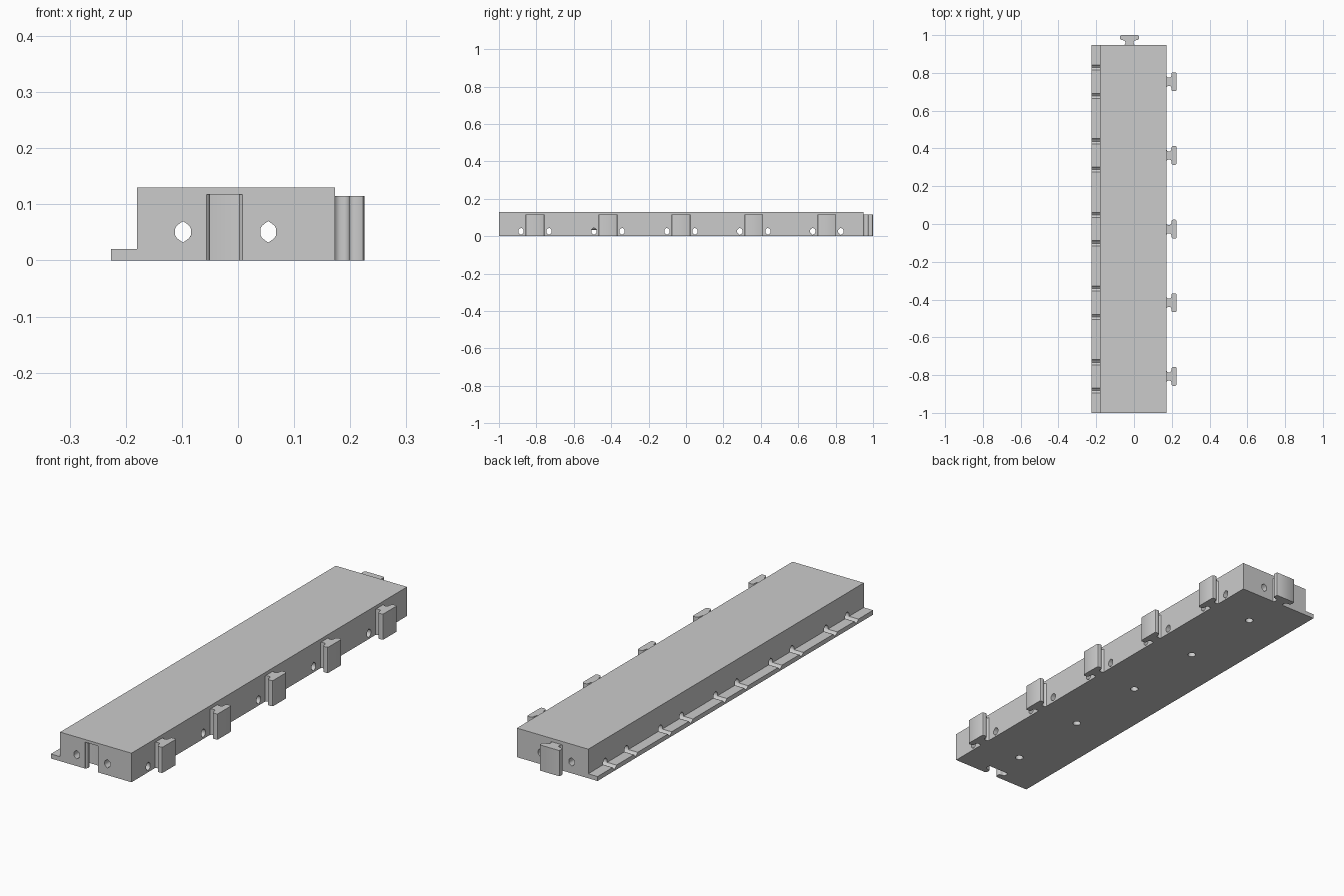
import bpy
import bmesh
from mathutils import Matrix, Vector

if "Cube" in bpy.data.objects:
    bpy.data.objects.remove(bpy.data.objects["Cube"], do_unlink=True)

# Main dimensions
LEFT, RIGHT, LIP = 0.173, -0.18, -0.226
FRONT, BACK, TOP = -1.0, 0.948, 0.13
MID_X, MID_Y, PITCH = -0.024, -0.027, 0.39
STATIONS = [MID_Y + PITCH * i for i in range(-2, 3)]

grey = bpy.data.materials.new("plain grey")
grey.use_nodes = True
grey.diffuse_color = (0.6, 0.6, 0.6, 1)
grey.node_tree.nodes["Principled BSDF"].inputs["Base Color"].default_value = (0.6, 0.6, 0.6, 1)


def prism(name, outline, origin, u, v, sweep):
    """Extrude a 2D outline lying in the u, v plane along the sweep vector."""
    bm = bmesh.new()
    o, u, v = Vector(origin), Vector(u), Vector(v)
    face = bm.faces.new([bm.verts.new(o + u * a + v * b) for a, b in outline])
    extra = bmesh.ops.extrude_face_region(bm, geom=[face])["geom"]
    moved = [g for g in extra if isinstance(g, bmesh.types.BMVert)]
    bmesh.ops.translate(bm, verts=moved, vec=Vector(sweep))
    bmesh.ops.recalc_face_normals(bm, faces=bm.faces)
    mesh = bpy.data.meshes.new(name)
    bm.to_mesh(mesh)
    bm.free()
    mesh.materials.append(grey)
    obj = bpy.data.objects.new(name, mesh)
    bpy.context.collection.objects.link(obj)
    return obj


def mirrored(half):
    return half + [(a, -b) for a, b in reversed(half)]


def smooth(obj):
    bpy.ops.object.select_all(action="DESELECT")
    obj.select_set(True)
    bpy.context.view_layer.objects.active = obj
    bpy.ops.object.shade_smooth_by_angle(angle=0.7)


# T-shaped key outline: distance from the wall, half width
KEY = [(0, .028), (.003, .024), (.008, .022), (.016, .022), (.021, .024),
       (.024, .029), (.025, .036), (.026, .044), (.029, .048), (.034, .05),
       (.045, .05), (.05, .048), (.052, .044)]
key_outline = mirrored(KEY)
slot_outline = mirrored([(-.01, .032)] + [(d + .002, w + .004) for d, w in KEY])

# Pointed cable hole outline
quarter = [(0, .019), (.006, .015), (.011, .011), (.014, .006)]
right_half = quarter + [(a, -b) for a, b in reversed(quarter)]
hole_outline = right_half + [(-a, b) for a, b in reversed(right_half[1:-1])]

# Body with a thin lip along its right side
body = prism("body", [(LIP, 0), (LEFT, 0), (LEFT, TOP), (RIGHT, TOP), (RIGHT, .02), (LIP, .02)],
             (0, FRONT, 0), (1, 0, 0), (0, 0, 1), (0, BACK - FRONT, 0))

cutters = []

# Slot in the front end
cutters.append(prism("slot_cutter", slot_outline, (MID_X, FRONT, -.02),
                     (0, 1, 0), (1, 0, 0), (0, 0, .138)))

# Two lengthwise holes
for side in (-1, 1):
    cutters.append(prism("long_hole_cutter", hole_outline, (-.022 + side * .076, FRONT - .05, .051),
                         (1, 0, 0), (0, 0, 1), (0, 2.1, 0)))

# Paired cross holes and blind holes in the underside
for y in STATIONS:
    for side in (-1, 1):
        cutters.append(prism("cross_hole_cutter", hole_outline, (-.3, y + side * .075, .026),
                             (0, 1, 0), (0, 0, 1), (.6, 0, 0)))
    circle = [(Matrix.Rotation(i * 0.3927, 2) @ Vector((.017, 0)))[:] for i in range(16)]
    cutters.append(prism("bottom_hole_cutter", circle, (MID_X, y, -.02),
                         (1, 0, 0), (0, 1, 0), (0, 0, .12)))

for cutter in cutters:
    cutter.hide_render = True
    mod = body.modifiers.new(cutter.name, "BOOLEAN")
    mod.operation = "DIFFERENCE"
    mod.solver = "EXACT"
    mod.object = cutter

# Bake the cuts and discard the cutters
bpy.context.view_layer.update()
cut = bpy.data.meshes.new_from_object(body.evaluated_get(bpy.context.evaluated_depsgraph_get()))
body.modifiers.clear()
body.data = cut
for cutter in cutters:
    bpy.data.objects.remove(cutter, do_unlink=True)
smooth(body)

# Keys along the left side and one on the back end
for i, y in enumerate(STATIONS):
    smooth(prism(f"side_key_{i + 1}", key_outline, (LEFT, y, 0),
                 (1, 0, 0), (0, 1, 0), (0, 0, .115)))
smooth(prism("back_key", key_outline, (MID_X, BACK, 0),
             (0, 1, 0), (1, 0, 0), (0, 0, .115)))
